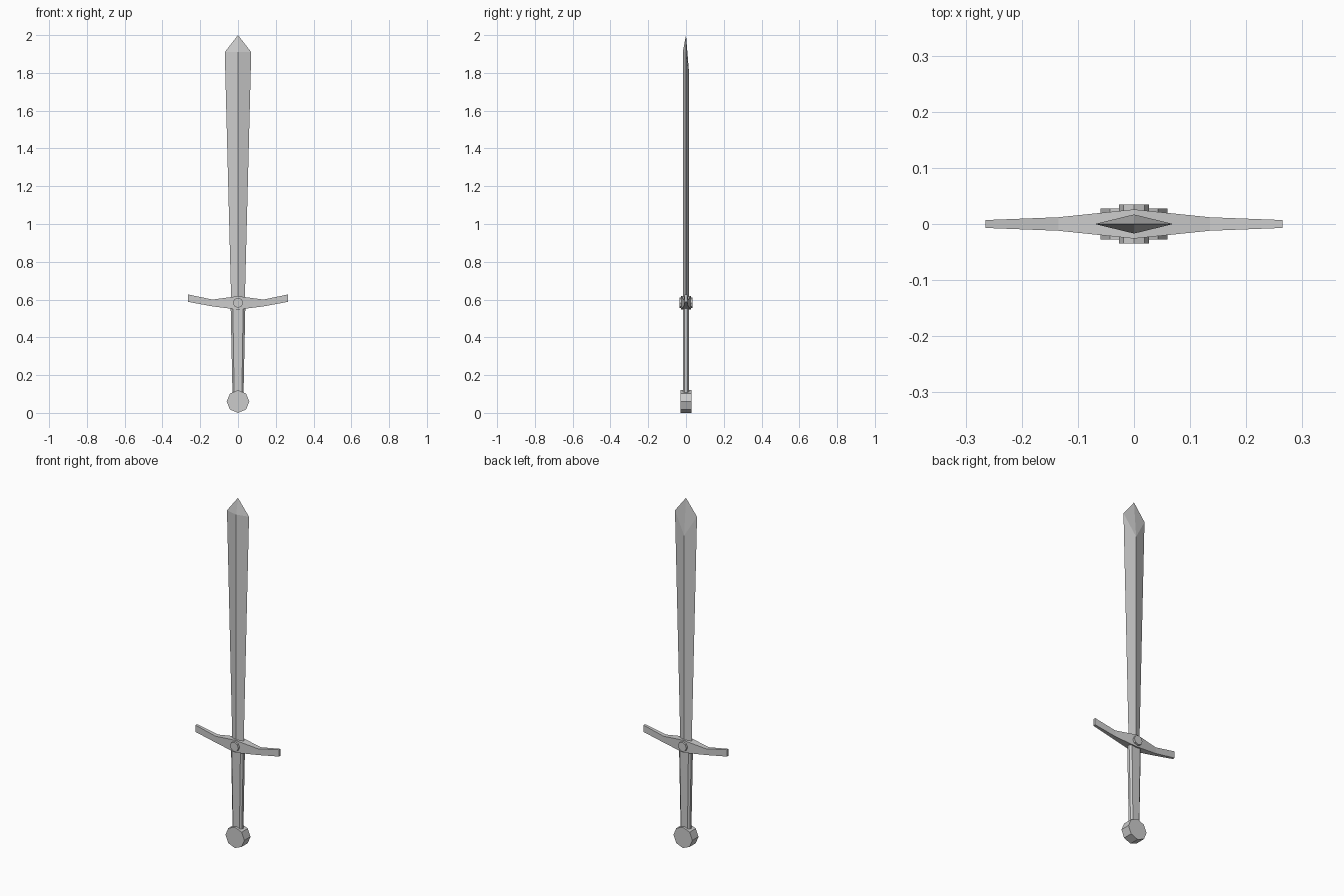
import bpy, bmesh, math

if "Cube" in bpy.data.objects:
    bpy.data.objects.remove(bpy.data.objects["Cube"])


def finish(name, bm):
    bmesh.ops.recalc_face_normals(bm, faces=bm.faces)
    mesh = bpy.data.meshes.new(name)
    bm.to_mesh(mesh)
    bm.free()
    obj = bpy.data.objects.new(name, mesh)
    bpy.context.collection.objects.link(obj)
    return obj


def loft(name, rings, tip=None):
    """Skin equal-length rings of points; close with caps or a pointed tip."""
    bm = bmesh.new()
    loops = [[bm.verts.new(p) for p in ring] for ring in rings]
    n = len(loops[0])
    for a, b in zip(loops, loops[1:]):
        for i in range(n):
            j = (i + 1) % n
            bm.faces.new((a[i], a[j], b[j], b[i]))
    bm.faces.new(loops[0])
    if tip:
        t = bm.verts.new(tip)
        for i in range(n):
            bm.faces.new((loops[-1][i], loops[-1][(i + 1) % n], t))
    else:
        bm.faces.new(loops[-1])
    return finish(name, bm)


def disc(name, radius, half_depth, z):
    """Eight-sided disc facing front and back."""
    rings = [[(radius * math.cos(i * math.pi / 4), y, z + radius * math.sin(i * math.pi / 4))
              for i in range(8)] for y in (-half_depth, half_depth)]
    return loft(name, rings)


# Blade: diamond section, the back ridge stops lower than the front one
loft("blade", [
    [(-0.036, 0, 0.59), (0, -0.017, 0.59), (0.036, 0, 0.59), (0, 0.017, 0.59)],
    [(-0.07, 0, 1.91), (0, -0.017, 1.91), (0.07, 0, 1.91), (0, 0.017, 1.79)],
], tip=(0, 0, 2.0))

# Crossguard: box section tapering outward, (x, half depth, bottom, top), mirrored
half = [(0, 0.026, 0.547, 0.618), (0.135, 0.012, 0.564, 0.600), (0.265, 0.007, 0.588, 0.627)]
stations = [(-x, d, b, t) for x, d, b, t in reversed(half[1:])] + half
loft("crossguard", [[(x, -d, b), (x, d, b), (x, d, t), (x, -d, t)]
                    for x, d, b, t in stations])

# Grip: flattened octagon, narrower toward the pommel
section = [(1, 0.45), (0.7, 1), (-0.7, 1), (-1, 0.45),
           (-1, -0.45), (-0.7, -1), (0.7, -1), (1, -0.45)]
loft("grip", [[(w * x, d * y, z) for x, y in section]
              for w, d, z in ((0.029, 0.016, 0.09), (0.039, 0.017, 0.57))])

# Guard boss and pommel
disc("guard_boss", 0.027, 0.035, 0.583)
disc("pommel", 0.06, 0.028, 0.06)
